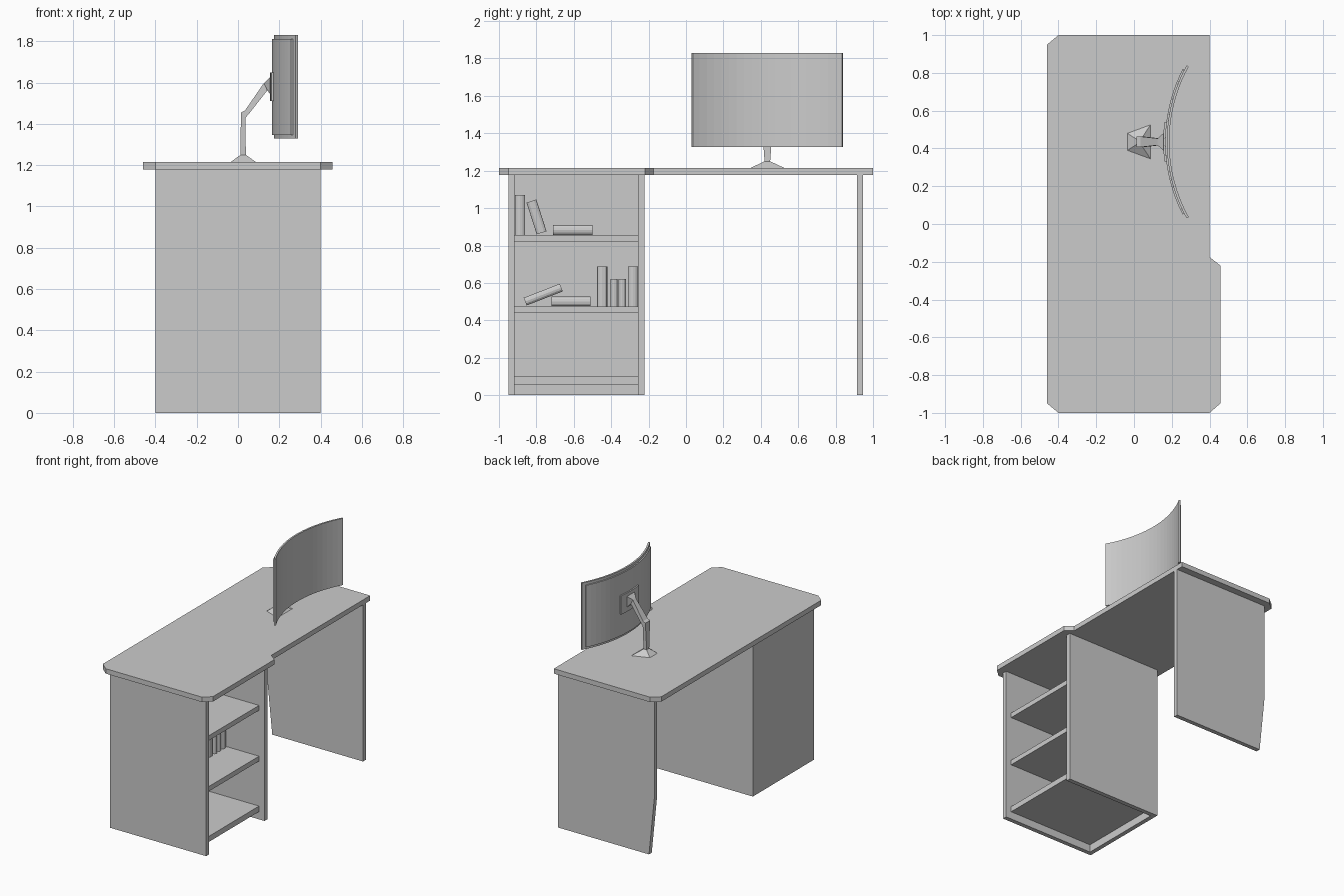
import bpy, bmesh, math

if "Cube" in bpy.data.objects:
    bpy.data.objects.remove(bpy.data.objects["Cube"])


def finish(name, bm, loc=(0, 0, 0), rot_x=0):
    bmesh.ops.recalc_face_normals(bm, faces=bm.faces[:])
    me = bpy.data.meshes.new(name)
    bm.to_mesh(me)
    bm.free()
    ob = bpy.data.objects.new(name, me)
    ob.location = loc
    ob.rotation_euler.x = rot_x
    bpy.context.collection.objects.link(ob)
    return ob


def loft(name, rings, **kw):
    """Skin a list of equal-length point rings and cap both ends."""
    bm = bmesh.new()
    vs = [[bm.verts.new(p) for p in r] for r in rings]
    n = len(vs[0])
    for a, b in zip(vs, vs[1:]):
        for i in range(n):
            j = (i + 1) % n
            bm.faces.new((a[i], a[j], b[j], b[i]))
    bm.faces.new(vs[0])
    bm.faces.new(vs[-1])
    return finish(name, bm, **kw)


def prism_z(name, pts, z0, z1, **kw):
    return loft(name, [[(x, y, z) for x, y in pts] for z in (z0, z1)], **kw)


def box(name, x, y, z):
    return prism_z(name, [(x[0], y[0]), (x[1], y[0]), (x[1], y[1]), (x[0], y[1])], *z)


# Desktop with clipped corners and a step over the cabinet
prism_z("desktop", [(-.46, -.95), (-.40, -1), (.40, -1), (.457, -.95), (.457, -.22),
                    (.40, -.175), (.40, 1), (-.40, 1), (-.46, .95)], 1.178, 1.215)

# Leg panel with a tapered lower rear edge
leg = [(-.355, 0), (.40, 0), (.40, 1.178), (-.40, 1.178), (-.40, .44)]
loft("leg_panel", [[(x, y, z) for x, z in leg] for y in (.914, .947)])

# Cabinet
box("cabinet_outer_side", (-.40, .40), (-.95, -.917), (0, 1.178))
box("cabinet_inner_side", (-.40, .40), (-.257, -.223), (0, 1.178))
box("cabinet_back", (-.40, -.367), (-.917, -.257), (0, 1.178))
for i, (z0, z1) in enumerate([(.058, .10), (.438, .475), (.82, .857)]):
    box(f"shelf_{i + 1}", (-.367, .355), (-.917, -.257), (z0, z1))


# Books with rounded spines: y, z of the base centre, thickness, height, tilt
def book(name, y, z, t, h, tilt=0):
    spine = [(.075 + .017 * math.sin(a), -t / 2 * math.cos(a))
             for a in [math.pi * k / 6 for k in range(7)]]
    prism_z(name, [(-.07, -t / 2)] + spine + [(-.07, t / 2)], 0, h,
            loc=(0, y, z), rot_x=tilt)


books = [(-.887, .857, .055, .213), (-.772, .868, .055, .178, .31),
         (-.50, .883, .051, .21, math.pi / 2), (-.86, .50, .044, .207, -1.2),
         (-.51, .501, .051, .21, math.pi / 2), (-.448, .475, .056, .213),
         (-.384, .475, .037, .147), (-.341, .475, .039, .147), (-.284, .475, .053, .213)]
for i, b in enumerate(books):
    book(f"book_{i + 1}", *b)

# Curved monitor: nested arcs about one axis
CY, CX = .435, 1.012


def arc_panel(name, r0, r1, half, z0, z1, n=20):
    lim = math.asin(half / r1)
    angs = [-lim + 2 * lim * k / n for k in range(n + 1)]
    pts = [(CX - r * math.cos(a), CY + r * math.sin(a))
           for r, seq in ((r0, angs), (r1, angs[::-1])) for a in seq]
    prism_z(name, pts, z0, z1)


arc_panel("monitor_screen", .825, .838, .405, 1.328, 1.83)
arc_panel("monitor_back", .838, .847, .385, 1.345, 1.81)
arc_panel("mount_plate", .847, .857, .105, 1.51, 1.65, 6)


# Monitor stand: rings of rear point, front point and their half widths
def ring(xa, za, xb, zb, wa, wb):
    return [(xa, CY - wa, za), (xb, CY - wb, zb), (xb, CY + wb, zb), (xa, CY + wa, za)]


loft("monitor_stand", [
    ring(-.035, 1.215, .087, 1.215, .045, .09),
    ring(.012, 1.25, .038, 1.25, .015, .015),
    ring(.014, 1.455, .036, 1.43, .028, .028),
    ring(.034, 1.465, .05, 1.445, .028, .028),
    ring(.125, 1.597, .142, 1.562, .018, .018),
    ring(.155, 1.625, .155, 1.545, .045, .045),
])
